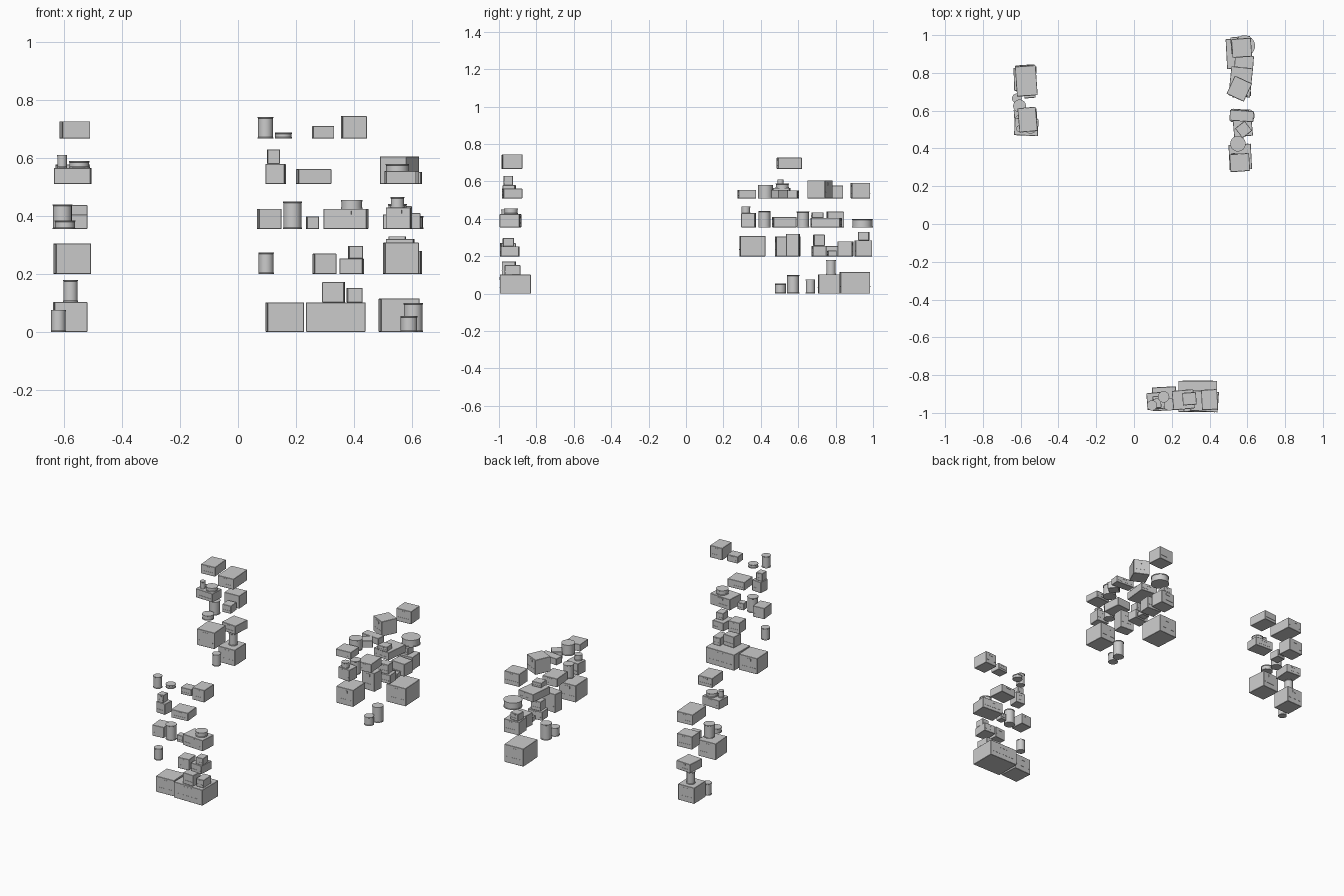
import bpy, bmesh
from math import sin, cos, pi, radians
from mathutils import Matrix, Vector


def finish(bm, name, loc, rot=0.0):
    me = bpy.data.meshes.new(name)
    bmesh.ops.recalc_face_normals(bm, faces=bm.faces)
    bm.to_mesh(me)
    bm.free()
    ob = bpy.data.objects.new(name, me)
    ob.location = loc
    ob.rotation_euler.z = rot
    bpy.context.collection.objects.link(ob)
    return ob


def block(bm, centre, size):
    m = Matrix.Translation(Vector(centre)) @ Matrix.Diagonal((*size, 1))
    return bmesh.ops.create_cube(bm, size=1, matrix=m)["verts"]


# Box given by the footprint it covers after turning, with tape strip and label
def box(x0, x1, y0, y1, z, h, deg=0):
    r = radians(deg)
    c, s = cos(r), abs(sin(r))
    W, D = x1 - x0, y1 - y0
    w = (W * c - D * s) / (c * c - s * s)
    d = (D * c - W * s) / (c * c - s * s)
    bm = bmesh.new()
    block(bm, (0, 0, h / 2), (w, d, h))
    bmesh.ops.bevel(bm, geom=bm.edges[:], offset=0.0015, segments=1, affect='EDGES')
    for side in (-1, 1):
        block(bm, (0, side * d / 2, h * 0.33), (w * 0.8, 0.002, 0.004))
        block(bm, (0, side * d / 2, h * 0.8), (w * 0.3, 0.002, h * 0.16))
    finish(bm, "storage_box", ((x0 + x1) / 2, (y0 + y1) / 2, z), r)


# Round tin with a raised rim at both ends
def can(x, y, r, z, h, n=24):
    e = 0.004
    prof = [(0, 0), (r, 0), (r, e), (r * 0.95, e * 1.3),
            (r * 0.95, h - e * 1.3), (r, h - e), (r, h), (0, h)]
    bm = bmesh.new()
    vs = [bm.verts.new((a, 0, b)) for a, b in prof]
    es = [bm.edges.new(p) for p in zip(vs, vs[1:])]
    bmesh.ops.spin(bm, geom=vs + es, cent=(0, 0, 0), axis=(0, 0, 1),
                   angle=2 * pi, steps=n)
    bmesh.ops.remove_doubles(bm, verts=bm.verts, dist=1e-5)
    ob = finish(bm, "tin_can", (x, y, z))
    bpy.context.view_layer.objects.active = ob
    bpy.ops.object.select_all(action='DESELECT')
    ob.select_set(True)
    bpy.ops.object.shade_smooth_by_angle(angle=radians(35))


def fill(boxes, cans=()):
    for b in boxes:
        box(*b)
    for c in cans:
        can(*c)


S0, S1, S2, S3, S4 = 0.0, 0.2, 0.355, 0.51, 0.667   # shelf heights

# Front stack
fill([(.095, .228, -.99, -.86, S0, .102, 3), (.235, .44, -.995, -.83, S0, .102),
      (.29, .37, -.985, -.91, .102, .07, -3), (.375, .43, -.97, -.885, .102, .05, 2)])
fill([(.257, .34, -.995, -.91, S1, .07, 5), (.35, .435, -.99, -.89, S1, .053, -3),
      (.38, .432, -.98, -.92, .253, .044, 3)], [(.097, -.955, .027, S1, .075)])
fill([(.065, .15, -.985, -.89, S2, .07, 5), (.235, .28, -.97, -.925, S2, .044, 4),
      (.295, .45, -.997, -.88, S2, .07, -4)],
     [(.188, -.955, .033, S2, .095), (.393, -.935, .037, .425, .03)])
fill([(.095, .165, -.98, -.91, S3, .07, -4), (.1, .145, -.975, -.925, .58, .05, 2),
      (.2, .322, -.985, -.875, S3, .052, 5)])
fill([(.255, .332, -.96, -.89, S4, .043, 4), (.355, .445, -.985, -.875, S4, .078, 3)],
     [(.095, -.96, .027, S4, .075), (.157, -.915, .03, S4, .022)])

# Left stack
fill([(-.638, -.52, .705, .83, S0, .103, 2)],
     [(-.578, .775, .026, .103, .077), (-.62, .665, .026, S0, .075)])
fill([(-.637, -.507, .475, .612, S1, .105, 4), (-.625, -.515, .72, .84, S1, .055, -4)])
fill([(-.585, -.52, .665, .735, S2, .05, 5), (-.63, -.52, .75, .845, S2, .083, 4)],
     [(-.606, .625, .034, S2, .085), (-.597, .545, .036, S2, .03)])
fill([(-.635, -.505, .465, .56, S3, .056, -3), (-.63, -.51, .675, .84, S3, .068, 4)],
     [(-.607, .505, .017, .566, .044), (-.548, .515, .036, .566, .024)])
fill([(-.617, -.51, .485, .62, S4, .06, 5)])

# Right stack
fill([(.485, .627, .82, .985, S0, .115, 3)],
     [(.605, .573, .034, S0, .1), (.59, .505, .03, S0, .055)])
fill([(.5, .625, .285, .425, S1, .108, 3), (.51, .61, .535, .61, S1, .12, -4),
      (.515, .62, .67, .75, S1, .056, 5), (.53, .6, .68, .742, .256, .06, 4),
      (.55, .61, .755, .805, S1, .03, 6), (.53, .635, .81, .895, S1, .08, -4),
      (.51, .62, .9, .995, S1, .085, 4), (.52, .58, .92, .98, .285, .045, -3)])
fill([(.51, .6, .295, .375, S2, .075, -4), (.52, .63, .46, .59, S2, .055, 5),
      (.5, .63, .67, .835, S2, .05, -6), (.53, .6, .67, .735, .405, .03, 5)],
     [(.55, .32, .024, .43, .036), (.55, .42, .033, S2, .087),
      (.585, .943, .056, S2, .045)])
fill([(.505, .615, .275, .375, S3, .045, 4), (.535, .625, .455, .545, S3, .045, 38),
      (.505, .635, .54, .605, S3, .042, -4), (.49, .625, .648, .785, S3, .096, -25),
      (.515, .625, .88, .985, S3, .082, 4)],
     [(.55, .425, .041, S3, .07)])
